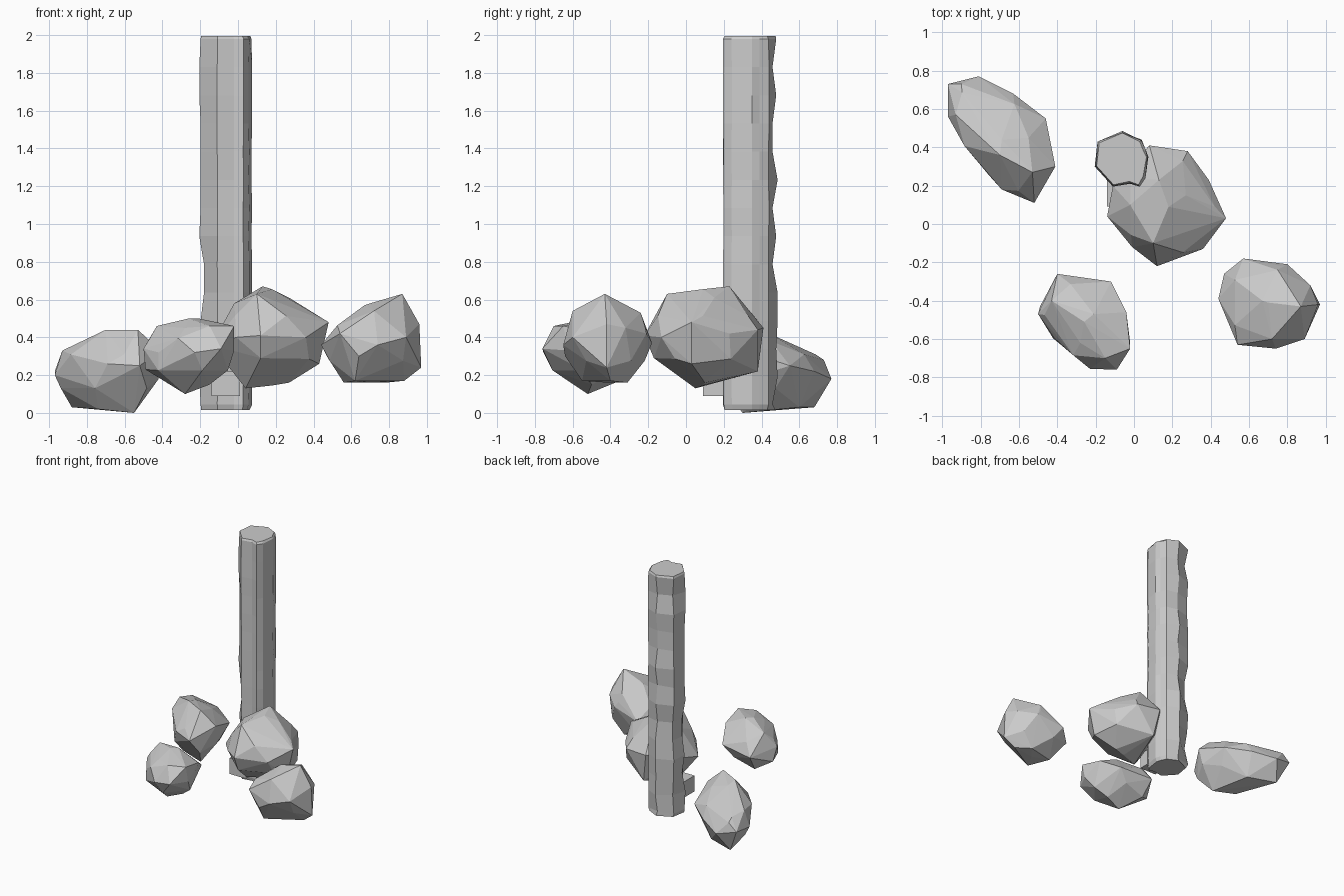
import bpy, bmesh, math, random
from mathutils import Matrix, Vector

random.seed(4)


def finish(name, bm):
    bmesh.ops.recalc_face_normals(bm, faces=bm.faces[:])
    me = bpy.data.meshes.new(name)
    bm.to_mesh(me)
    bm.free()
    ob = bpy.data.objects.new(name, me)
    bpy.context.collection.objects.link(ob)
    return ob


def rock(name, corners, centre=None, radii=None, turn=0):
    """Faceted boulder: convex hull around its main corners and a coarse ellipsoid core."""
    bm = bmesh.new()
    if radii:
        mat = (Matrix.Translation(centre) @ Matrix.Rotation(math.radians(turn), 4, 'Z')
               @ Matrix.Diagonal((*radii, 1)))
        bmesh.ops.create_icosphere(bm, subdivisions=1, radius=1, matrix=mat)
        bmesh.ops.delete(bm, geom=bm.edges[:], context='EDGES_FACES')
    for c in corners:
        bm.verts.new(c)
    bmesh.ops.convex_hull(bm, input=bm.verts[:])
    loose = [v for v in bm.verts if not v.link_faces]
    bmesh.ops.delete(bm, geom=loose, context='VERTS')
    return finish(name, bm)


# Rough-hewn post: one uneven outline stacked in rings, wavy on the back and left edges
outline = [(-.06, .485), (.04, .44), (.06, .39), (.075, .35), (.06, .24), (.03, .195),
           (-.02, .21), (-.11, .195), (-.205, .30), (-.19, .43)]
wavy = (0, 8, 9)
middle = Vector((-.065, .335))
STEPS = 13
heights = [0.015, 0.045] + [0.04 + 1.94 * i / STEPS for i in range(1, STEPS)] + [1.98, 1.995]
bm = bmesh.new()
rings = []
for k, z in enumerate(heights):
    end = 0.93 if k in (0, len(heights) - 1) else 1.0
    ring = []
    for i, p in enumerate(outline):
        s = random.choice((1, 0.95, 0.82)) if i in wavy else random.choice((1, 0.97))
        xy = middle + (Vector(p) - middle) * s * end
        ring.append(bm.verts.new((xy.x, xy.y, z)))
    rings.append(ring)
n = len(outline)
for lo, hi in zip(rings, rings[1:]):
    for i in range(n):
        j = (i + 1) % n
        bm.faces.new((lo[i], lo[j], hi[j], hi[i]))
bm.faces.new(rings[0])
bm.faces.new(rings[-1])
finish("post", bm)

# Boulders around the foot of the post
rock("right_rock", [
    (.57, -.18, .37), (.80, -.21, .42), (.92, -.32, .45), (.96, -.42, .47), (.97, -.42, .24),
    (.89, -.60, .40), (.74, -.65, .36), (.54, -.63, .42), (.44, -.39, .36), (.47, -.26, .30),
    (.87, -.43, .63), (.67, -.40, .57), (.75, -.24, .53), (.72, -.60, .54), (.88, -.40, .17),
    (.56, -.36, .16), (.62, -.55, .17), (.64, -.64, .30), (.78, -.31, .16)],
    (.70, -.41, .37), (.24, .225, .21))
rock("front_rock", [
    (-.40, -.26, .30), (-.12, -.30, .32), (-.04, -.46, .42), (-.02, -.65, .46), (-.02, -.62, .33),
    (-.09, -.76, .34), (-.23, -.755, .32), (-.42, -.59, .32), (-.50, -.47, .34), (-.49, -.43, .23),
    (-.43, -.40, .46), (-.21, -.47, .50), (-.28, -.62, .45), (-.15, -.70, .46), (-.15, -.50, .15),
    (-.28, -.52, .10), (-.38, -.35, .17)],
    (-.26, -.51, .31), (.25, .20, .19), -40)
rock("centre_rock", [
    (.08, .41, .45), (.28, .38, .44), (.39, .23, .42), (.48, .03, .48), (.43, .03, .26),
    (.36, -.13, .40), (.12, -.22, .41), (.12, -.17, .29), (-.01, -.12, .40), (-.14, .04, .36),
    (-.11, .20, .40), (.13, .23, .67), (.27, .15, .61), (.10, -.10, .63), (-.02, .10, .58),
    (.27, .10, .16), (.04, .05, .13), (.12, .38, .22)],
    (.18, .09, .40), (.27, .28, .255))
rock("back_left_rock", [
    (-.97, .73, .22), (-.81, .77, .18), (-.90, .73, .28), (-.63, .68, .22), (-.46, .55, .25),
    (-.41, .30, .33), (-.42, .33, .18), (-.52, .11, .25), (-.69, .18, .26), (-.83, .37, .24),
    (-.97, .56, .20), (-.93, .57, .33), (-.70, .36, .44), (-.53, .27, .44), (-.55, .45, .38),
    (-.55, .30, .0), (-.88, .68, .03), (-.74, .35, .02), (-.65, .60, .03)],
    (-.69, .44, .22), (.36, .20, .20), 130)

# Small stone chip wedged between post and centre rock
rock("stone_chip", [
    (x, y, z) for x in (-.14, .01) for y in (.09, .24) for z in (.09, .22)])
